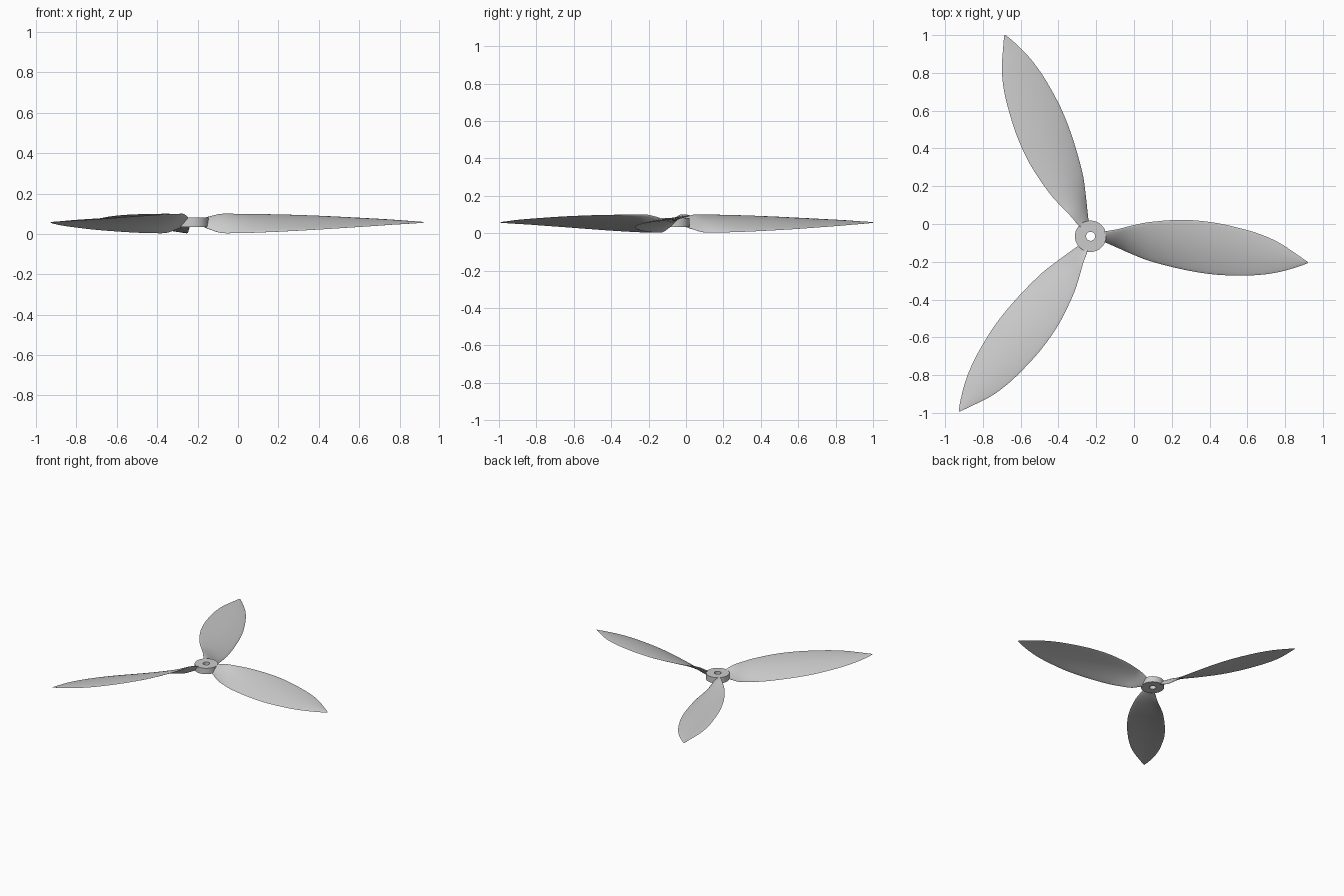
import bpy, bmesh, math
from mathutils import Matrix, Vector

if "Cube" in bpy.data.objects:
    bpy.data.objects.remove(bpy.data.objects["Cube"])

HUB = Vector((-0.23, -0.065, 0.0))

grey = bpy.data.materials.new("light grey")
grey.use_nodes = True
COLOUR = (0.60, 0.60, 0.60, 1)
grey.diffuse_color = COLOUR
grey.node_tree.nodes["Principled BSDF"].inputs["Base Color"].default_value = COLOUR


def finish(name, bm, angle):
    bmesh.ops.recalc_face_normals(bm, faces=bm.faces)
    mesh = bpy.data.meshes.new(name)
    bm.to_mesh(mesh)
    bm.free()
    mesh.materials.append(grey)
    ob = bpy.data.objects.new(name, mesh)
    bpy.context.collection.objects.link(ob)
    bpy.ops.object.select_all(action='DESELECT')
    ob.select_set(True)
    bpy.context.view_layer.objects.active = ob
    bpy.ops.object.shade_smooth_by_angle(angle=math.radians(angle))
    return ob


# Hub: a ring with a shaft hole, spun from a rectangular profile
def build_hub(sides=64, r_in=0.024, r_out=0.083, z0=0.034, z1=0.080):
    bm = bmesh.new()
    rings = []
    for i in range(sides):
        a = 2 * math.pi * i / sides
        rings.append([bm.verts.new(HUB + Vector((r * math.cos(a), r * math.sin(a), z)))
                      for r, z in ((r_in, z0), (r_out, z0), (r_out, z1), (r_in, z1))])
    for i in range(sides):
        a, b = rings[i], rings[(i + 1) % sides]
        for j in range(4):
            k = (j + 1) % 4
            bm.faces.new((a[j], b[j], b[k], a[k]))
    finish("hub", bm, 30)


# Blade stations: radius, back edge y, front edge y, back z, front z, thickness
STATIONS = [
    (0.065, 0.020, -0.026, 0.078, 0.032, 0.016),
    (0.085, 0.027, -0.035, 0.085, 0.024, 0.016),
    (0.145, 0.038, -0.062, 0.099, 0.005, 0.016),
    (0.220, 0.057, -0.095, 0.099, 0.004, 0.016),
    (0.310, 0.075, -0.130, 0.098, 0.006, 0.016),
    (0.490, 0.087, -0.176, 0.094, 0.014, 0.015),
    (0.650, 0.073, -0.202, 0.088, 0.023, 0.013),
    (0.790, 0.043, -0.208, 0.081, 0.032, 0.011),
    (0.900, 0.010, -0.204, 0.075, 0.039, 0.009),
    (1.000, -0.035, -0.189, 0.069, 0.046, 0.007),
    (1.100, -0.101, -0.161, 0.062, 0.052, 0.004),
    (1.150, -0.136, -0.142, 0.059, 0.056, 0.002),
]


def smooth_stations(rows, steps=5):
    """Finite-difference cubic interpolation along the blade."""
    def slope(i, c):
        a, b = rows[max(i - 1, 0)], rows[min(i + 1, len(rows) - 1)]
        return (b[c] - a[c]) / (b[0] - a[0])
    for i in range(len(rows) - 1):
        p, q = rows[i], rows[i + 1]
        h = q[0] - p[0]
        for s in range(steps):
            t = s / steps
            yield [p[0] + h * t] + [
                (2*t**3 - 3*t*t + 1) * p[c] + (t**3 - 2*t*t + t) * h * slope(i, c)
                + (3*t*t - 2*t**3) * q[c] + (t**3 - t*t) * h * slope(i + 1, c)
                for c in range(1, 6)]
    yield list(rows[-1])


# Blade: cambered aerofoil sections lofted from root to tip
def build_blade(name, angle, n=14):
    bm = bmesh.new()
    turn = Matrix.Translation(HUB) @ Matrix.Rotation(math.radians(angle), 4, 'Z')
    loops = []
    for r, yb, yf, zb, zf, thick in smooth_stations(STATIONS):
        back, front = Vector((r, yb, zb)), Vector((r, yf, zf))
        chord = front - back
        normal = Vector((0, chord.z, -chord.y)).normalized()
        camber = 0.035 * chord.length
        loop = []
        for i in range(2 * n):
            a = math.pi * i / n
            t = (1 - math.cos(a)) / 2
            lift = camber * math.sin(math.pi * t) + 0.5 * thick * math.sin(a)
            loop.append(bm.verts.new(turn @ (back + chord * t + normal * lift)))
        loops.append(loop)
    for a, b in zip(loops, loops[1:]):
        for j in range(2 * n):
            k = (j + 1) % (2 * n)
            bm.faces.new((a[j], a[k], b[k], b[j]))
    bm.faces.new(loops[0])
    bm.faces.new(loops[-1])
    finish(name, bm, 60)


build_hub()
for label, angle in (("right_blade", 240), ("back_blade", 120), ("left_blade", 0)):
    build_blade(label, angle)
